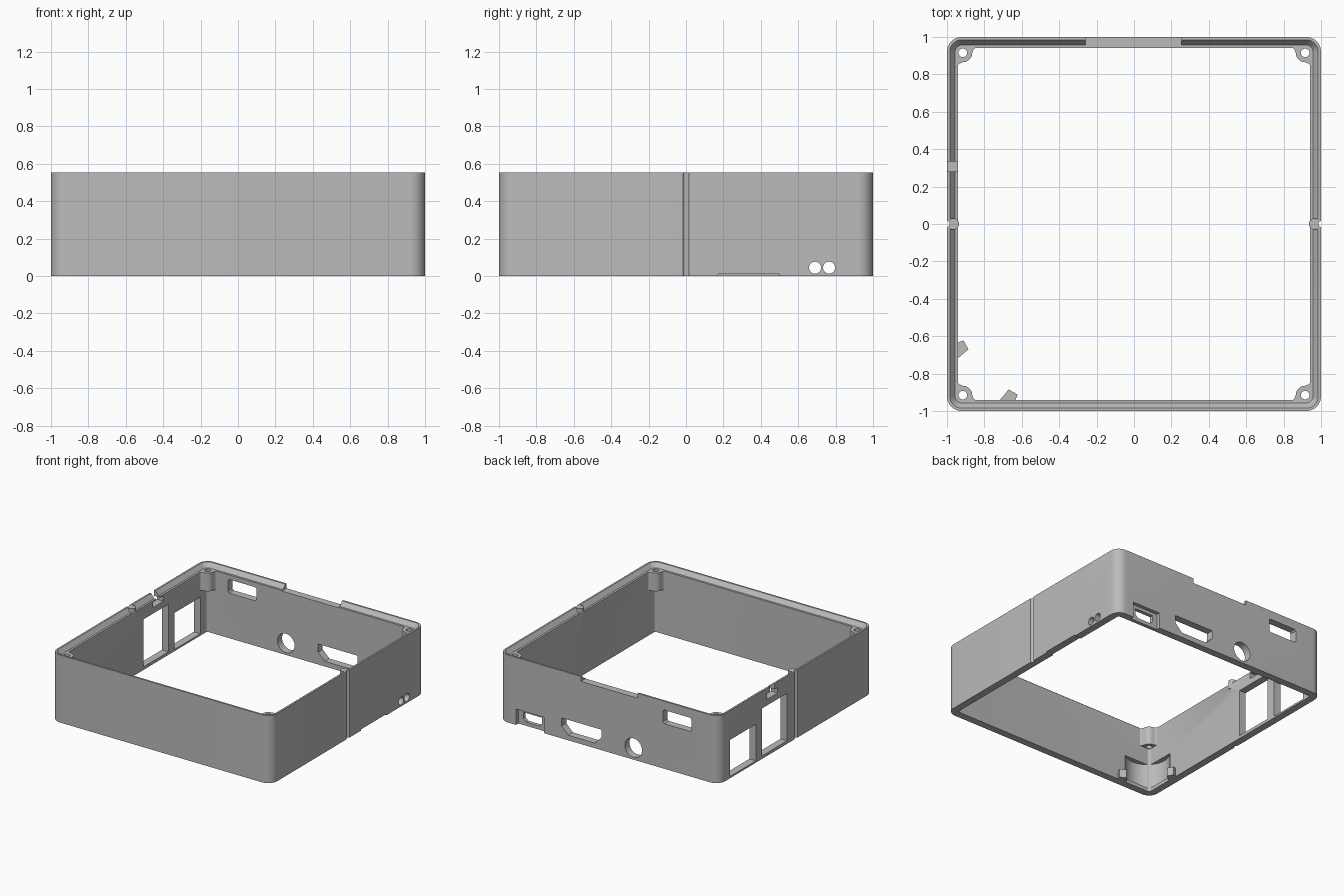
import bpy, bmesh, math

if "Cube" in bpy.data.objects:
    bpy.data.objects.remove(bpy.data.objects["Cube"])

grey = bpy.data.materials.new("plain grey")
grey.use_nodes = True
grey.diffuse_color = (0.5, 0.5, 0.5, 1)
grey.node_tree.nodes["Principled BSDF"].inputs["Base Color"].default_value = (0.5, 0.5, 0.5, 1)


def make(name, bm):
    bmesh.ops.recalc_face_normals(bm, faces=bm.faces)
    mesh = bpy.data.meshes.new(name)
    bm.to_mesh(mesh)
    bm.free()
    mesh.materials.append(grey)
    ob = bpy.data.objects.new(name, mesh)
    bpy.context.scene.collection.objects.link(ob)
    return ob


def prism(name, pts, axis, lo, hi):
    """Extrude a 2D outline along an axis."""
    place = {"x": lambda u, v, t: (t, u, v),
             "y": lambda u, v, t: (u, t, v),
             "z": lambda u, v, t: (u, v, t)}[axis]
    bm = bmesh.new()
    a, b = [[bm.verts.new(place(u, v, t)) for u, v in pts] for t in (lo, hi)]
    bm.faces.new(a)
    bm.faces.new(b)
    for i in range(len(a)):
        j = (i + 1) % len(a)
        bm.faces.new((a[i], a[j], b[j], b[i]))
    return make(name, bm)


def rect(u0, u1, v0, v1):
    return [(u0, v0), (u1, v0), (u1, v1), (u0, v1)]


def chamfered(u0, u1, v0, v1, low, high=0):
    """Rectangle with its lower (and upper) corners cut off."""
    pts = [(u0 + low, v0), (u1 - low, v0), (u1, v0 + low)]
    if high:
        return pts + [(u1, v1 - high), (u1 - high, v1), (u0 + high, v1),
                      (u0, v1 - high), (u0, v0 + low)]
    return pts + [(u1, v1), (u0, v1), (u0, v0 + low)]


def circle(u, v, r, n=32):
    return [(u + r * math.cos(2 * math.pi * i / n),
             v + r * math.sin(2 * math.pi * i / n)) for i in range(n)]


def rounded_square(half, r, n=10):
    pts = []
    for q, (sx, sy) in enumerate([(1, 1), (-1, 1), (-1, -1), (1, -1)]):
        for i in range(n + 1):
            a = math.pi / 2 * (q + i / n)
            pts.append((sx * (half - r) + r * math.cos(a),
                        sy * (half - r) + r * math.sin(a)))
    return pts


def combine(ob, tool, operation):
    mod = ob.modifiers.new("cut", "BOOLEAN")
    mod.operation = operation
    mod.solver = "EXACT"
    mod.object = tool
    bpy.context.view_layer.update()
    mesh = bpy.data.meshes.new_from_object(
        ob.evaluated_get(bpy.context.evaluated_depsgraph_get()))
    ob.modifiers.clear()
    ob.data = mesh
    bpy.data.objects.remove(tool)


# Wall frame: a stepped wall section carried round a rounded square
TOP, LEDGE, WALL, RADIUS = 0.555, 0.52, 0.06, 0.08
section = [(0, 0), (0, TOP), (0.015, TOP), (0.043, LEDGE), (WALL, LEDGE), (WALL, 0)]
bm = bmesh.new()
rings = [[bm.verts.new((x, y, z)) for x, y in rounded_square(1 - d, RADIUS - d)]
         for d, z in section]
for k, ring in enumerate(rings):
    nxt = rings[(k + 1) % len(rings)]
    for i in range(len(ring)):
        j = (i + 1) % len(ring)
        bm.faces.new((ring[i], ring[j], nxt[j], nxt[i]))
frame = make("wall_frame", bm)

# Lip bumps behind the side grooves
for s in (1, -1):
    combine(frame, prism("bump", circle(s * 0.965, 0, 0.03), "z", 0.48, TOP), "UNION")

cuts = []
# Back wall: top notch, socket openings and round hole
for outline in [rect(-0.26, 0.255, 0.515, 0.7),
                chamfered(0.63, 0.8, 0.03, 0.105, 0.025),
                chamfered(0.07, 0.43, 0.042, 0.168, 0.06),
                circle(-0.222, 0.097, 0.078),
                chamfered(-0.75, -0.49, 0.37, 0.482, 0.012, 0.012)]:
    cuts.append((outline, "y", 0.9, 1.1))
cuts.append((rect(0.59, 0.845, -0.1, 0.13), "y", 0.97, 1.1))

# Right-hand wall (-x): two windows and a keyed slot in the rim
for outline in [rect(0.52, 0.855, 0.015, 0.315), rect(0.115, 0.44, 0.025, 0.415),
                rect(0.28, 0.335, 0.5, 0.7), rect(0.24, 0.375, 0.465, 0.51)]:
    cuts.append((outline, "x", -1.1, -0.9))

# Left-hand wall (+x): twin holes and a shallow bottom relief
for outline in [circle(0.69, 0.045, 0.032), circle(0.765, 0.045, 0.032),
                rect(0.17, 0.5, -0.1, 0.01)]:
    cuts.append((outline, "x", 0.9, 1.1))

# Vertical grooves on both sides and the round corner relief
for s in (1, -1):
    cuts.append((circle(s * 1.002, 0, 0.017, 16), "z", -0.1, 0.7))
cuts.append((circle(-0.81, -0.81, 0.17, 48), "z", 0.03, 0.23))

for cut in cuts:
    combine(frame, prism("cutter", *cut), "DIFFERENCE")

# Screw bosses in the four corners
parts = [frame]
for sx, sy, label in [(1, 1, "back_left"), (-1, 1, "back_right"),
                      (-1, -1, "front_right"), (1, -1, "front_left")]:
    arc = [(0.05 * math.sin(math.pi / 2 * i / 10), 0.05 * math.cos(math.pi / 2 * i / 10))
           for i in range(11)]
    outline = [(-0.03, 0.072), (-0.02, 0.058)] + arc + [(0.058, -0.02), (0.072, -0.03),
                                                        (0.072, -0.038), (-0.038, -0.038), (-0.038, 0.072)]
    boss = prism("screw_boss_" + label,
                 [(sx * (0.915 - u), sy * (0.915 - v)) for u, v in outline], "z", 0.37, LEDGE)
    hole = prism("cutter", circle(sx * 0.915, sy * 0.915, 0.023), "z", 0.3, 0.6)
    combine(boss, hole, "DIFFERENCE")
    parts.append(boss)

# Small locating wedges beside the corner relief, mirrored on the diagonal
wedge = [(-0.95, -0.725), (-0.885, -0.67), (-0.912, -0.622), (-0.95, -0.637)]
parts.append(prism("side_wedge", wedge, "z", 0, 0.07))
parts.append(prism("front_wedge", [(v, u) for u, v in wedge], "z", 0, 0.07))

# Smooth rounded surfaces, crisp edges
bpy.ops.object.select_all(action="DESELECT")
for ob in parts:
    ob.select_set(True)
bpy.context.view_layer.objects.active = frame
bpy.ops.object.shade_smooth_by_angle(angle=math.radians(30))
